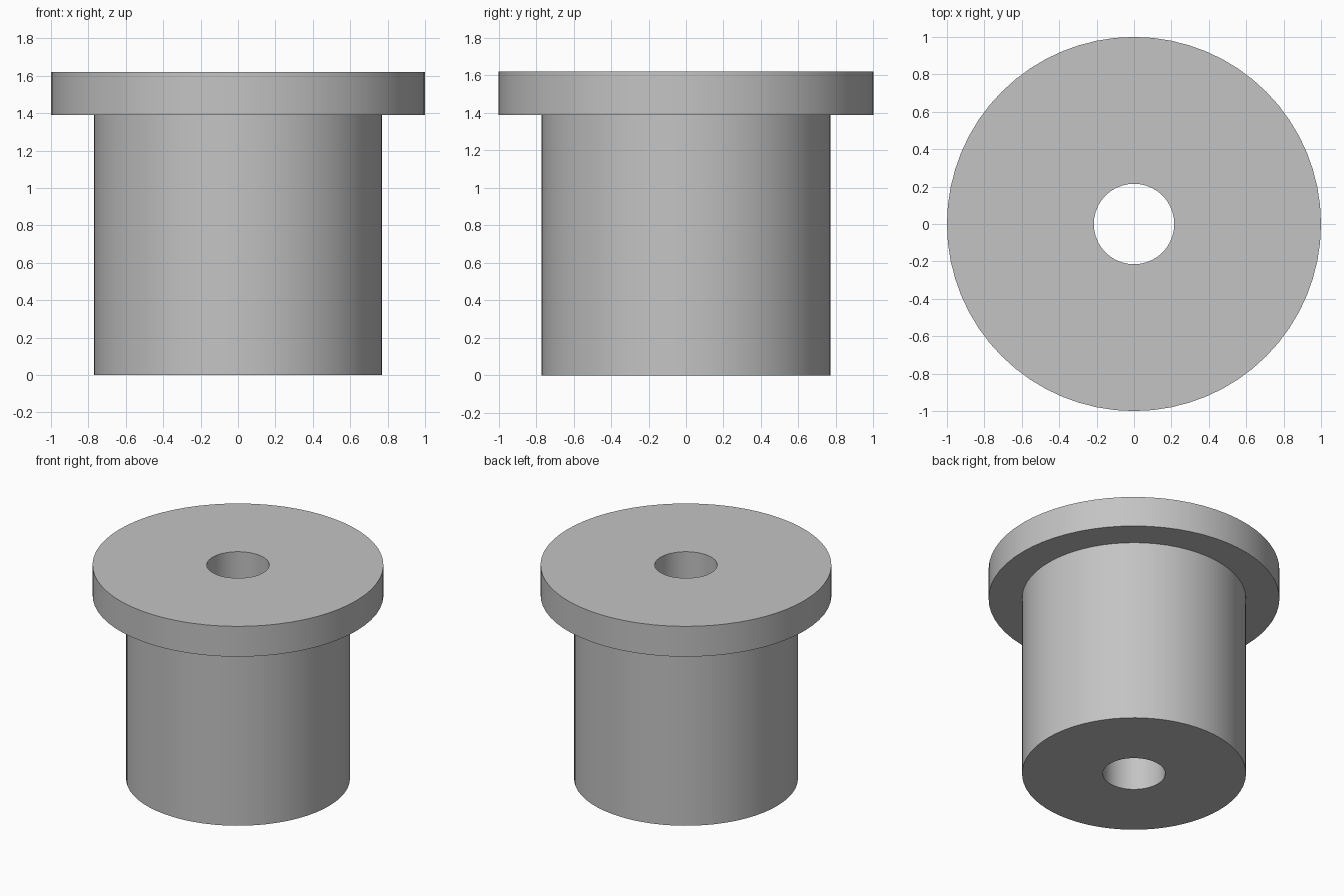
import bpy
import bmesh
import math

SEGMENTS = 64

cube = bpy.data.objects.get("Cube")
if cube:
    bpy.data.objects.remove(cube, do_unlink=True)

# Plain grey material
grey = bpy.data.materials.new("plain_grey")
grey.use_nodes = True
colour = (0.55, 0.55, 0.55, 1)
grey.diffuse_color = colour
grey.node_tree.nodes["Principled BSDF"].inputs["Base Color"].default_value = colour


def lathe(name, profile, material):
    """Spin a closed (radius, height) outline around the z axis."""
    bm = bmesh.new()
    rings = []
    for i in range(SEGMENTS):
        a = 2 * math.pi * i / SEGMENTS
        rings.append([bm.verts.new((r * math.cos(a), r * math.sin(a), z)) for r, z in profile])
    count = len(profile)
    for i, ring in enumerate(rings):
        after = rings[(i + 1) % SEGMENTS]
        for j in range(count):
            k = (j + 1) % count
            bm.faces.new((ring[j], after[j], after[k], ring[k]))
    bmesh.ops.recalc_face_normals(bm, faces=bm.faces)
    mesh = bpy.data.meshes.new(name)
    bm.to_mesh(mesh)
    bm.free()
    mesh.materials.append(material)
    obj = bpy.data.objects.new(name, mesh)
    bpy.context.collection.objects.link(obj)
    bpy.ops.object.select_all(action="DESELECT")
    obj.select_set(True)
    bpy.context.view_layer.objects.active = obj
    bpy.ops.object.shade_smooth_by_angle(angle=math.radians(30))
    return obj


# Flanged sleeve with a straight bore through its centre
bore, body, flange = 0.215, 0.77, 1.0
shoulder, top = 1.39, 1.62
lathe("flanged_bushing", [
    (bore, 0), (body, 0), (body, shoulder),
    (flange, shoulder), (flange, top), (bore, top),
], grey)
